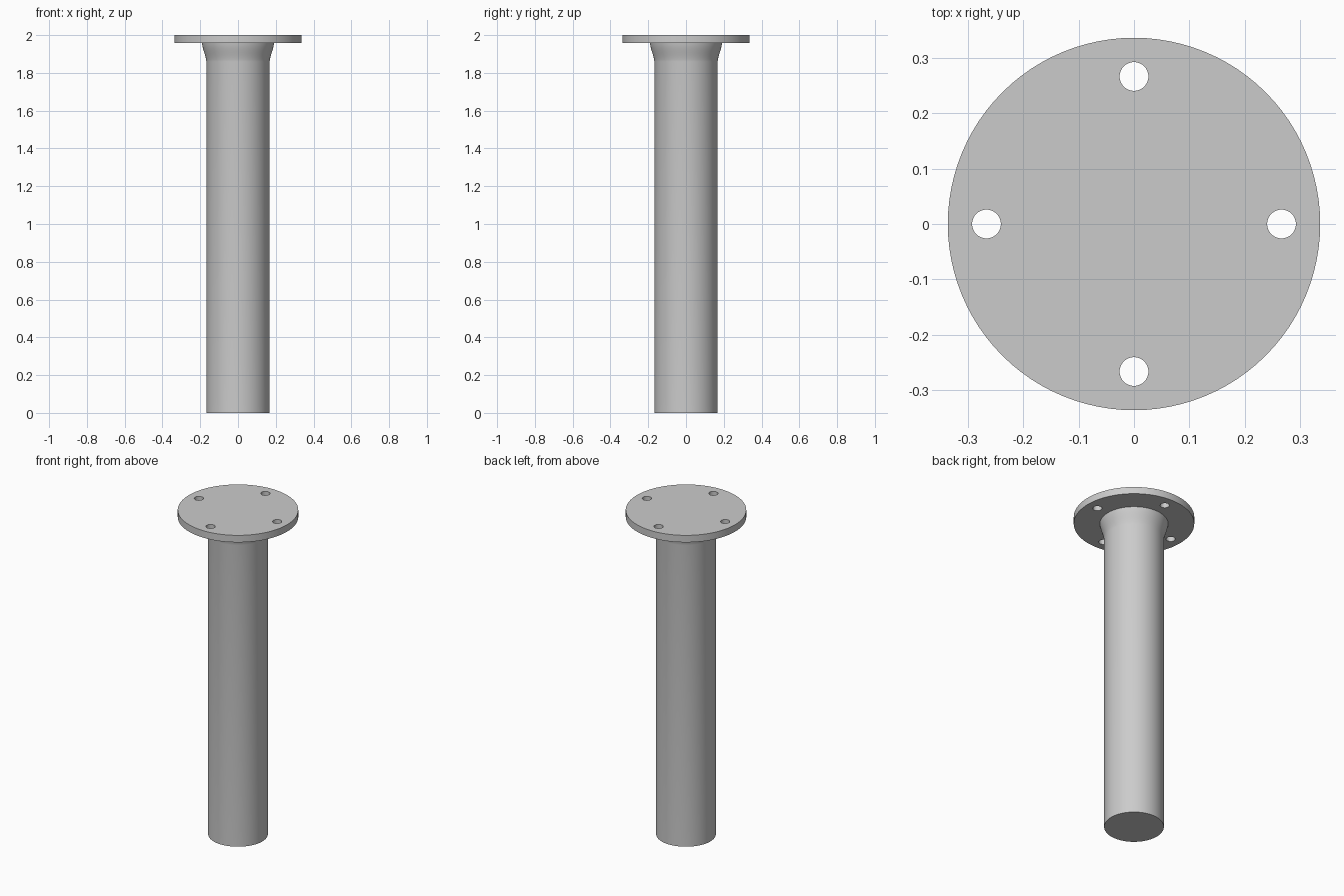
import bpy
import bmesh
from math import cos, sin, pi, radians

SEGMENTS = 96
TOP = 2.0
FLANGE_BASE = 1.957
FLANGE_RADIUS = 0.337
PIPE_RADIUS = 0.167
COLLAR_RADIUS = 0.191
COLLAR_BASE = 1.86
BOLT_CIRCLE = 0.267
BOLT_RADIUS = 0.026

cube = bpy.data.objects.get("Cube")
if cube:
    bpy.data.objects.remove(cube, do_unlink=True)

steel = bpy.data.materials.new("grey steel")
steel.use_nodes = True
colour = (0.6, 0.6, 0.6, 1.0)
steel.diffuse_color = colour
steel.node_tree.nodes["Principled BSDF"].inputs["Base Color"].default_value = colour


def lathe(name, profile):
    """Turn (radius, height) points around z and cap both ends."""
    bm = bmesh.new()
    rings = [[bm.verts.new((r * cos(2 * pi * i / SEGMENTS),
                            r * sin(2 * pi * i / SEGMENTS), z))
              for i in range(SEGMENTS)] for r, z in profile]
    for low, high in zip(rings, rings[1:]):
        for i in range(SEGMENTS):
            j = (i + 1) % SEGMENTS
            bm.faces.new((low[i], low[j], high[j], high[i]))
    bm.faces.new(reversed(rings[0]))
    bm.faces.new(rings[-1])
    mesh = bpy.data.meshes.new(name)
    bm.to_mesh(mesh)
    bm.free()
    mesh.materials.append(steel)
    obj = bpy.data.objects.new(name, mesh)
    bpy.context.collection.objects.link(obj)
    return obj


def smooth(obj):
    bpy.ops.object.select_all(action="DESELECT")
    obj.select_set(True)
    bpy.context.view_layer.objects.active = obj
    bpy.ops.object.shade_smooth_by_angle(angle=radians(30))


# Post with a softly flared collar under the flange
steps = 10
profile = [(PIPE_RADIUS, 0.0)]
for k in range(steps + 1):
    t = k / steps
    ease = 0.5 * t + 0.5 * t * t * (3 - 2 * t)
    profile.append((PIPE_RADIUS + (COLLAR_RADIUS - PIPE_RADIUS) * ease,
                    COLLAR_BASE + (FLANGE_BASE - COLLAR_BASE) * t))
post = lathe("post", profile)

# Round mounting flange
flange = lathe("flange", [(FLANGE_RADIUS, FLANGE_BASE), (FLANGE_RADIUS, TOP)])

# Four bolt holes, drilled through the flange
for k in range(4):
    drill = lathe("bolt_hole_cutter", [(BOLT_RADIUS, FLANGE_BASE - 0.02),
                                       (BOLT_RADIUS, TOP + 0.02)])
    drill.location = (BOLT_CIRCLE * cos(k * pi / 2), BOLT_CIRCLE * sin(k * pi / 2), 0)
    bpy.context.view_layer.update()
    cut = flange.modifiers.new("bolt_hole", "BOOLEAN")
    cut.operation = "DIFFERENCE"
    cut.solver = "EXACT"
    cut.object = drill
    bpy.context.view_layer.objects.active = flange
    bpy.ops.object.modifier_apply(modifier=cut.name)
    bpy.data.objects.remove(drill, do_unlink=True)

for part in (post, flange):
    smooth(part)
